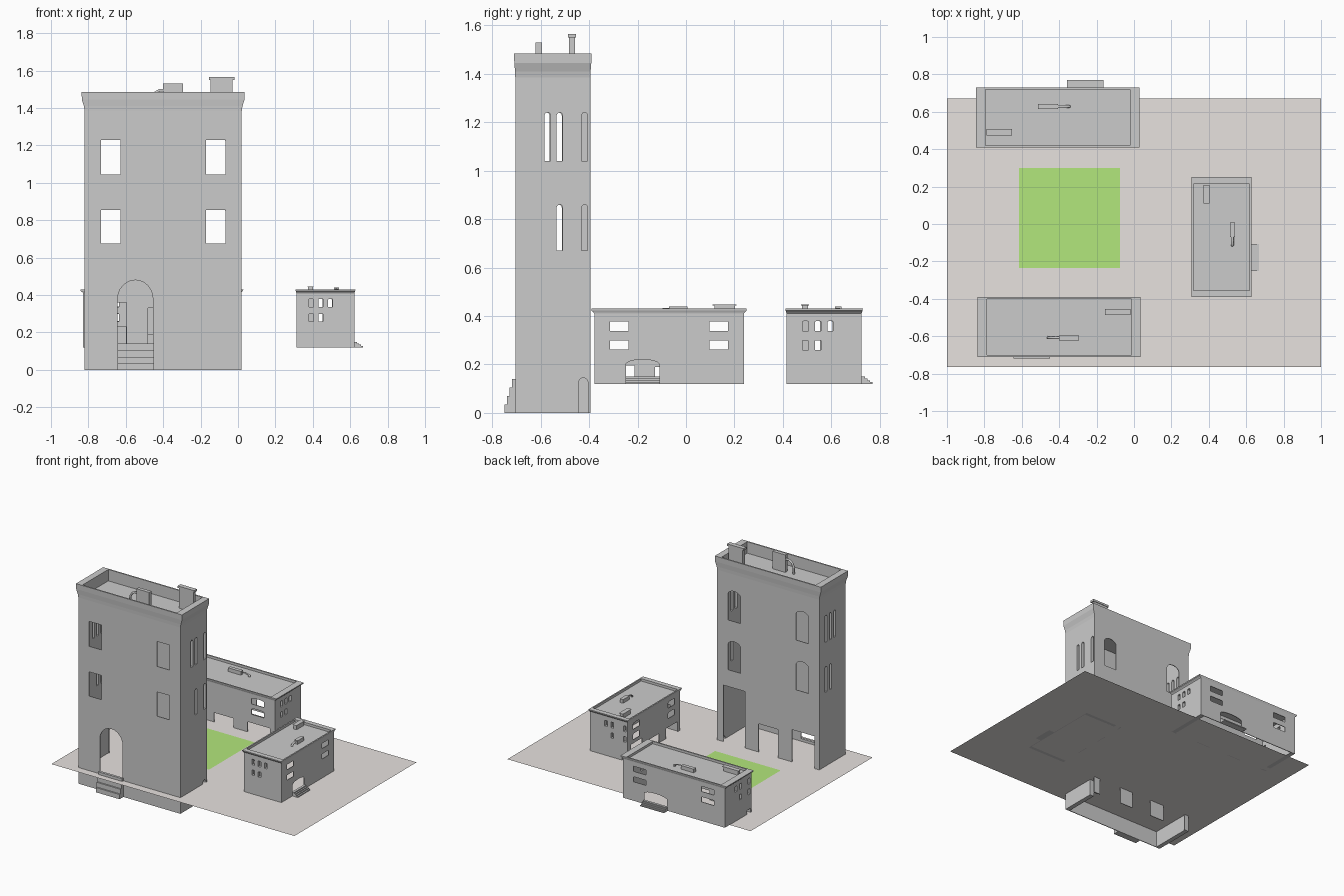
import bpy, bmesh, math
from mathutils import Vector, Matrix

if "Cube" in bpy.data.objects:
    bpy.data.objects.remove(bpy.data.objects["Cube"])

H = 1.485          # full height of the master building
HX, HY = 0.42, 0.155   # half sizes of the walls
ROOF = 1.40


def box(bm, x0, x1, y0, y1, z0, z1):
    m = Matrix.Translation(((x0 + x1) / 2, (y0 + y1) / 2, (z0 + z1) / 2)) @ \
        Matrix.Diagonal((x1 - x0, y1 - y0, z1 - z0, 1))
    bmesh.ops.create_cube(bm, size=1, matrix=m)


def prism(bm, pts, axis, d0, d1):
    """Extrude a (u, z) outline along x or y from d0 to d1."""
    def at(u, z, d):
        return (u, d, z) if axis == 'y' else (d, u, z)
    a = [bm.verts.new(at(u, z, d0)) for u, z in pts]
    b = [bm.verts.new(at(u, z, d1)) for u, z in pts]
    n = len(pts)
    bm.faces.new(a)
    bm.faces.new(b[::-1])
    for i in range(n):
        bm.faces.new((a[i], b[i], b[(i + 1) % n], a[(i + 1) % n]))


def opening(bm, u0, u1, z0, z1, rise, axis, side):
    """Cutter for one wall: straight or arched top."""
    c, r = (u0 + u1) / 2, (u1 - u0) / 2
    if rise:
        top = [(c + r * math.cos(math.pi * i / 12),
                z1 - rise + rise * math.sin(math.pi * i / 12)) for i in range(13)]
    else:
        top = [(u1, z1), (u0, z1)]
    inner, outer = (0.13, 0.18) if axis == 'y' else (0.36, 0.46)
    prism(bm, [(u0, z0), (u1, z0)] + top, axis, side * inner, side * outer)


def to_mesh(bm, name):
    bmesh.ops.recalc_face_normals(bm, faces=bm.faces)
    me = bpy.data.meshes.new(name)
    bm.to_mesh(me)
    bm.free()
    return me


def add(name, data):
    ob = bpy.data.objects.new(name, data)
    bpy.context.collection.objects.link(ob)
    return ob


def evaluated(ob, *helpers):
    dg = bpy.context.evaluated_depsgraph_get()
    me = bpy.data.meshes.new_from_object(ob.evaluated_get(dg))
    for o in (ob,) + helpers:
        bpy.data.objects.remove(o)
    return me


# Wall shell: outside, flared parapet, then down the inside
bm = bmesh.new()
rings = []
for hx, hy, z in [(HX, HY, 0), (HX, HY, 1.385), (0.424, 0.156, 1.41), (0.435, 0.159, 1.445),
                  (0.436, 0.16, H), (0.387, 0.150, H), (0.387, 0.150, 0)]:
    rings.append([bm.verts.new((sx * hx, sy * hy, z))
                  for sx, sy in ((-1, -1), (1, -1), (1, 1), (-1, 1))])
for i, a in enumerate(rings):
    b = rings[(i + 1) % len(rings)]
    for j in range(4):
        k = (j + 1) % 4
        bm.faces.new((a[j], a[k], b[k], b[j]))
walls = add("walls", to_mesh(bm, "walls"))

# Window and door openings
bm = bmesh.new()
for s in (-1, 1):
    u0, u1 = s * 0.28 - 0.052, s * 0.28 + 0.052
    for z0, z1 in ((0.675, 0.855), (1.045, 1.23)):
        opening(bm, u0, u1, z0, z1, 0, 'y', -1)
        opening(bm, u0, u1, z0 - 0.01, z1 + 0.03, 0.035, 'y', 1)
opening(bm, -0.243, -0.055, 0.14, 0.48, 0.10, 'y', -1)       # front arch
for u0, u1, z1 in ((0.19, 0.37, 0.54), (-0.08, 0.08, 0.33), (-0.38, -0.195, 0.36)):
    opening(bm, u0, u1, -0.05, z1, 0, 'y', 1)                # rear doors
for side, upper, lower in ((1, (-0.022, 0.028, 0.131), (0.028, 0.131)),
                           (-1, (-0.026, 0.025, 0.077), (0.025, 0.077))):
    for row, z0, z1 in ((upper, 1.04, 1.24), (lower, 0.67, 0.86)):
        for u in row:
            opening(bm, u - 0.012, u + 0.012, z0, z1, 0.012, 'x', side)
opening(bm, 0.107, 0.145, -0.05, 0.145, 0.02, 'x', 1)        # side passage
cutter = add("opening_cutter", to_mesh(bm, "opening_cutter"))
cutter.hide_render = True
mod = walls.modifiers.new("openings", 'BOOLEAN')
mod.operation, mod.solver, mod.object = 'DIFFERENCE', 'EXACT', cutter
parts = {"walls": evaluated(walls, cutter)}

# Recessed flat roof
bm = bmesh.new()
box(bm, -0.388, 0.388, -0.151, 0.151, ROOF - 0.01, ROOF)
parts["roof"] = to_mesh(bm, "roof")

# Chimney with a wider cap
bm = bmesh.new()
box(bm, 0.254, 0.371, 0.067, 0.092, ROOF, 1.55)
box(bm, 0.245, 0.380, 0.063, 0.096, 1.55, 1.565)
parts["chimney"] = to_mesh(bm, "chimney")

# Roof vent box and its elbow duct
bm = bmesh.new()
box(bm, 0.0, 0.105, -0.072, -0.045, ROOF, 1.53)
parts["vent_box"] = to_mesh(bm, "vent_box")
cu = bpy.data.curves.new("vent_duct", 'CURVE')
cu.dimensions = '3D'
cu.bevel_depth, cu.bevel_resolution, cu.use_fill_caps = 0.008, 1, True
path = [(0.01, 1.495), (-0.022, 1.494), (-0.045, 1.48), (-0.059, 1.455), (-0.061, ROOF)]
sp = cu.splines.new('POLY')
sp.points.add(len(path) - 1)
for p, (x, z) in zip(sp.points, path):
    p.co = (x, -0.058, z, 1)
parts["vent_duct"] = evaluated(add("vent_duct", cu))

# Entrance steps
bm = bmesh.new()
outline = [(-HY, 0)]
for i in range(4):
    y = -0.2 + i * 0.0105
    outline += [(y, 0.035 * i), (y, 0.035 * (i + 1))]
outline.append((-HY, 0.14))
prism(bm, outline, 'x', -0.245, -0.05)
parts["entrance_steps"] = to_mesh(bm, "entrance_steps")

# Three buildings: same parts, turned and squashed
for name, loc, turn, scale in (
        ("front_tower", (-0.40, -0.55, 0), 0, (1, 1, 1)),
        ("right_house", (0.4675, -0.07, 0.12), 90, (0.735, 1, 0.209)),
        ("back_house", (-0.4075, 0.57, 0.12), 180, (1, 1, 0.209))):
    for part, me in parts.items():
        ob = add(f"{name}_{part}", me)
        ob.location, ob.scale = loc, scale
        ob.rotation_euler.z = math.radians(turn)


# Pavement and lawn
def flat(name, x0, x1, y0, y1, z, colour):
    me = bpy.data.meshes.new(name)
    me.from_pydata([(x0, y0, z), (x1, y0, z), (x1, y1, z), (x0, y1, z)], [], [(0, 1, 2, 3)])
    mat = bpy.data.materials.new(name)
    mat.diffuse_color = colour
    mat.use_nodes = True
    mat.node_tree.nodes["Principled BSDF"].inputs["Base Color"].default_value = mat.diffuse_color
    me.materials.append(mat)
    add(name, me)


flat("pavement", -1, 1, -0.765, 0.67, 0.12, (0.80, 0.76, 0.74, 1))
flat("lawn", -0.615, -0.075, -0.235, 0.30, 0.123, (0.45, 0.80, 0.20, 1))
